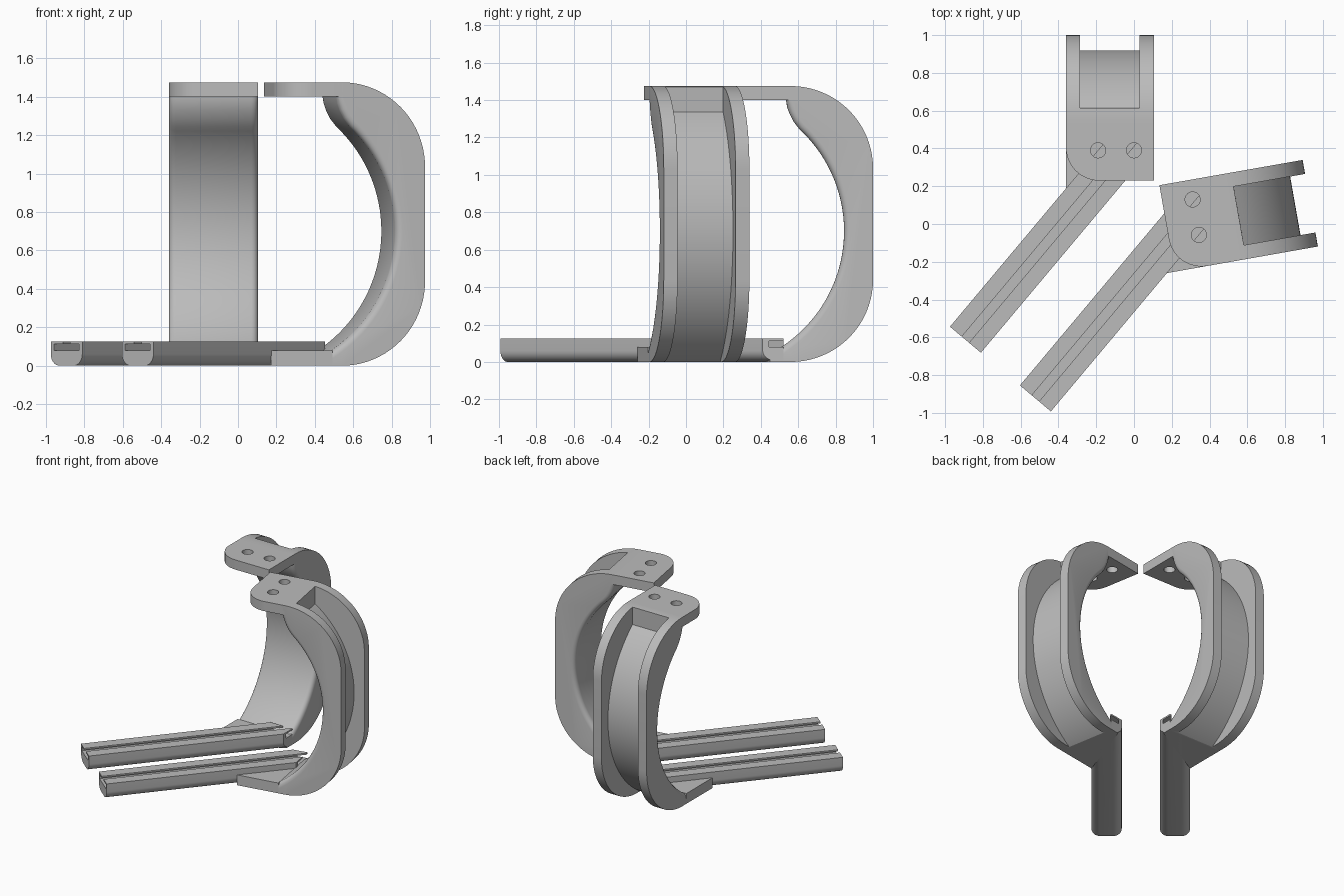
import bpy, bmesh
from math import cos, sin, radians
from mathutils import Matrix, Vector

cube = bpy.data.objects.get("Cube")
if cube:
    bpy.data.objects.remove(cube)

grey = bpy.data.materials.new("plain_grey")
grey.use_nodes = True
GREY = (0.5, 0.5, 0.5, 1)
grey.diffuse_color = GREY
grey.node_tree.nodes["Principled BSDF"].inputs["Base Color"].default_value = GREY

LEFT, RIGHT, WALL = -0.36, 0.105, 0.075      # band sides and flange thickness
TOP, PLATE = 1.475, 0.075                    # total height, plate thickness
CENTRE, R_IN = (0.105, 0.70), 0.74           # inner arc of the band
JOIN = 0.51                                  # where band and base plate meet
RAIL = Vector((cos(radians(50)), sin(radians(50)), 0))
ACROSS = Vector((-RAIL.y, RAIL.x, 0))
RAIL_END = Vector((-0.8925, -0.6125, 0))


def arc(cx, cy, r, a, b, n):
    """Points on an arc from angle a to b in degrees."""
    angles = [radians(a + (b - a) * i / n) for i in range(n + 1)]
    return [(cx + r * cos(t), cy + r * sin(t)) for t in angles]


def along_x(p, d):
    return Vector((d, p[0], p[1]))


def along_z(p, d):
    return Vector((p[0], p[1], d))


def along_rail(p, d):
    return RAIL_END + ACROSS * p[0] + RAIL * d + Vector((0, 0, p[1]))


def prism(points, place, a, b):
    """Closed profile swept straight from a to b."""
    bm = bmesh.new()
    ends = [[bm.verts.new(place(p, d)) for p in points] for d in (a, b)]
    for loop in ends:
        bm.faces.new(loop)
    n = len(points)
    for i in range(n):
        j = (i + 1) % n
        bm.faces.new((ends[0][i], ends[0][j], ends[1][j], ends[1][i]))
    bmesh.ops.recalc_face_normals(bm, faces=bm.faces[:])
    return bm


def add(name, bm):
    mesh = bpy.data.meshes.new(name)
    bm.to_mesh(mesh)
    bm.free()
    mesh.materials.append(grey)
    ob = bpy.data.objects.new(name, mesh)
    bpy.context.collection.objects.link(ob)
    return ob


def activate(ob):
    bpy.ops.object.select_all(action='DESELECT')
    ob.select_set(True)
    bpy.context.view_layer.objects.active = ob


def cut(ob, bm):
    cutter = add("cutter", bm)
    cutter.hide_render = True
    mod = ob.modifiers.new("cut", 'BOOLEAN')
    mod.operation, mod.solver, mod.object = 'DIFFERENCE', 'EXACT', cutter
    activate(ob)
    bpy.ops.object.modifier_apply(modifier=mod.name)
    bpy.data.objects.remove(cutter)


# Curved band: rounded outside, circular inside with softened edges
inner = [(JOIN, 0.08)] + arc(*CENTRE, R_IN, -56, 47.4, 40)
inner += [(0.575, 1.285), (0.552, 1.33), (0.54, 1.365), (0.535, 1.40)]
outer = arc(0.56, TOP - 0.44, 0.44, 90, 0, 20) + arc(0.56, 0.44, 0.44, 0, -90, 20)
bm = prism(inner + [(0.535, TOP)] + outer + [(JOIN, 0)], along_x, LEFT, RIGHT)


def on_inner(v):
    return any(abs(v.co.y - y) + abs(v.co.z - z) < 1e-4 for y, z in inner)


rim = [e for e in bm.edges if abs(e.verts[0].co.x - e.verts[1].co.x) < 1e-4
       and all(on_inner(v) for v in e.verts)]
bmesh.ops.bevel(bm, geom=rim, offset=0.035, segments=4, profile=0.5, affect='EDGES')
band = add("curved_band", bm)

# Channel around the outside of the band
floor = arc(*CENTRE, R_IN + 0.075, 51.2, -65, 40)
channel = [(0.615, 1.6)] + floor + [(1.2, -0.1), (1.2, 1.6)]
cut(band, prism(channel, along_x, LEFT + WALL, RIGHT - WALL))

# Top plate with one rounded corner and two screw holes
outline = arc(LEFT + 0.175, 0.23 + 0.175, 0.175, 180, 270, 12)
outline += [(RIGHT, 0.23), (RIGHT, 0.56), (LEFT, 0.56)]
top_plate = add("top_plate", prism(outline, along_z, TOP - PLATE, TOP))
for x in (-0.19, 0.0):
    hole = arc(x, 0.39, 0.04, 0, 345, 23)
    cut(top_plate, prism(hole, along_z, 1.3, 1.6))

# Flared base plate joining the rail to the band
flare = [(LEFT, 0.187), (RIGHT, 0.45), (RIGHT, JOIN), (LEFT, JOIN)]
base_plate = add("base_plate", prism(flare, along_z, 0, 0.08))

# Slotted rail with rounded underside, trimmed to the band
W, H, R = 0.107, 0.125, 0.06
half_slot = [(0.025, H), (0.025, 0.113), (0.085, 0.113), (0.085, 0.08)]
section = [(-W, H)] + arc(R - W, R, R, 180, 270, 8) + arc(W - R, R, R, 270, 360, 8)
section += [(W, H)] + half_slot + [(-s, z) for s, z in reversed(half_slot)]
bm = prism(section, along_rail, 0, 1.7)
for point, normal in (((RIGHT, 0, 0), (1, 0, 0)), ((0, JOIN + 0.01, 0), (0, 1, 0))):
    bmesh.ops.bisect_plane(bm, geom=bm.verts[:] + bm.edges[:] + bm.faces[:],
                           plane_co=point, plane_no=normal, clear_outer=True)
    bmesh.ops.holes_fill(bm, edges=[e for e in bm.edges if e.is_boundary], sides=0)
bmesh.ops.recalc_face_normals(bm, faces=bm.faces[:])
rail = add("slotted_rail", bm)

# Second bracket: reflection across a vertical plane parallel to the rails
pivot = Matrix.Translation((0.1175, 0.215, 0))
mirror = pivot @ Matrix.Scale(-1, 4, ACROSS) @ pivot.inverted()
for ob in (band, top_plate, base_plate, rail):
    activate(ob)
    bpy.ops.object.shade_smooth_by_angle(angle=radians(30))
    twin = ob.copy()
    twin.data = ob.data.copy()
    twin.name = "front_" + ob.name
    ob.name = "back_" + ob.name
    twin.data.transform(mirror)
    twin.data.flip_normals()
    bpy.context.collection.objects.link(twin)
